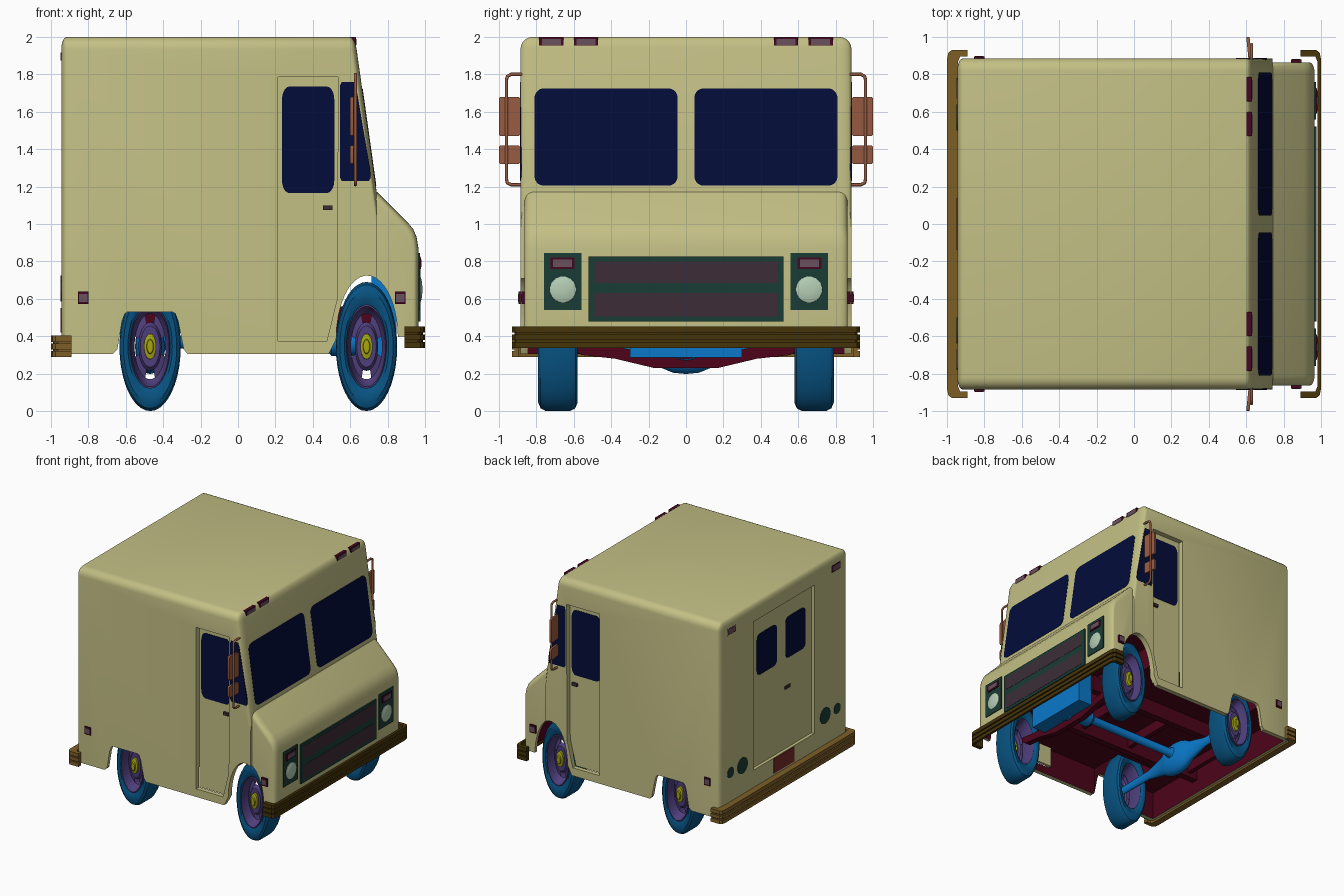
import bpy, bmesh
from math import sin, cos, pi, radians

if "Cube" in bpy.data.objects:
    bpy.data.objects.remove(bpy.data.objects["Cube"])

S = 0.475  # lengthwise squash of the whole van


def mat(name, r, g, b):
    m = bpy.data.materials.new(name)
    m.diffuse_color = [(c / 255) ** 2.2 for c in (r, g, b)] + [1]
    m.use_nodes = True
    m.node_tree.nodes["Principled BSDF"].inputs["Base Color"].default_value = m.diffuse_color
    return m


PAINT = mat("paint", 194, 190, 132)
GLASS = mat("glass", 12, 20, 60)
DARK = mat("underbody", 78, 12, 32)
RUBBER = mat("rubber", 16, 84, 130)
BLUE = mat("drivetrain", 18, 120, 200)
RIM = mat("rim", 80, 65, 124)
HUB = mat("hub", 165, 165, 25)
GREEN = mat("trim", 32, 62, 56)
GRILLE = mat("grille", 62, 48, 58)
LAMP = mat("lamp", 180, 205, 180)
FRAME = mat("marker_frame", 70, 16, 38)
LENS = mat("marker_lens", 105, 82, 95)
CHROME = mat("mirror", 150, 92, 68)
BUMP_F = mat("front_bumper", 72, 55, 18)
BUMP_R = mat("rear_bumper", 125, 95, 44)
PLATE = mat("plate", 120, 50, 45)


def finish(name, bm, *mats):
    bmesh.ops.recalc_face_normals(bm, faces=bm.faces)
    me = bpy.data.meshes.new(name)
    bm.to_mesh(me)
    bm.free()
    ob = bpy.data.objects.new(name, me)
    bpy.context.collection.objects.link(ob)
    for m in mats:
        me.materials.append(m)
    return ob


def prism(pts, to3d, d0, d1):
    bm = bmesh.new()
    a, b = [[bm.verts.new(to3d(u, v, d)) for u, v in pts] for d in (d0, d1)]
    bm.faces.new(a)
    bm.faces.new(b)
    for i in range(len(pts)):
        j = (i + 1) % len(pts)
        bm.faces.new((a[i], a[j], b[j], b[i]))
    return bm


def slab(name, pts, to3d, d0, d1, m):
    return finish(name, prism(pts, to3d, d0, d1), m)


def rect(u0, u1, v0, v1, ru=0.0, rv=0.0, n=5):
    if not ru:
        return [(u0, v0), (u1, v0), (u1, v1), (u0, v1)]
    out = []
    for k, (cu, cv) in enumerate(((u1 - ru, v1 - rv), (u0 + ru, v1 - rv), (u0 + ru, v0 + rv), (u1 - ru, v0 + rv))):
        for i in range(n + 1):
            a = pi / 2 * (k + i / n)
            out.append((cu + ru * cos(a), cv + rv * sin(a)))
    return out


def ellipse(cu, cv, ru, rv, n=24):
    return [(cu + ru * cos(2 * pi * i / n), cv + rv * sin(2 * pi * i / n)) for i in range(n)]


def lathe(name, prof, to3d, m, n=32, closed=False, skip=lambda i, j: False):
    bm = bmesh.new()
    rings = [[bm.verts.new(to3d(r * cos(2 * pi * i / n), r * sin(2 * pi * i / n), d)) for i in range(n)] for r, d in prof]
    for j in range(len(prof) - (not closed)):
        p, q = rings[j], rings[(j + 1) % len(prof)]
        for i in range(n):
            if not skip(i, j):
                bm.faces.new((p[i], p[(i + 1) % n], q[(i + 1) % n], q[i]))
    bmesh.ops.remove_doubles(bm, verts=bm.verts, dist=1e-5)
    return finish(name, bm, m)


FRONT = lambda u, v, d: (d, u, v)
REAR = lambda u, v, d: (-d, u, v)
UP = lambda u, v, d: (u, v, d)
SCREEN = lambda u, v, d: (0.74 - (v - 1.18) * 0.1402 + d, u, v)
SIDE = {s: (lambda u, v, d, s=s: (u, s * d, v)) for s in (1, -1)}


def arch(a0, a1, n=10):
    ang = [radians(a0 + (a1 - a0) * i / n) for i in range(n + 1)]
    return [(0.69 + 0.165 * cos(a), 0.385 + 0.34 * sin(a)) for a in ang]


def shell(name, prof, half, width, pick):
    """Extruded side profile, rounded in unsquashed proportions."""
    bm = prism(prof, lambda u, v, d: (u / S, d, v), -half, half)
    bmesh.ops.recalc_face_normals(bm, faces=bm.faces)
    edges = [e for e in bm.edges if pick([(v.co.x * S, v.co.y, v.co.z) for v in e.verts])]
    bmesh.ops.bevel(bm, geom=edges, offset=width, segments=5, profile=0.5, affect='EDGES')
    for v in bm.verts:
        v.co.x *= S
    return finish(name, bm, PAINT, DARK)


def cut(bm, slot, *targets):
    for f in bm.faces:
        f.material_index = slot
    cutter = finish("cutter", bm, PAINT, DARK)
    cutter.hide_render = True
    for ob in targets:
        mod = ob.modifiers.new("cut", 'BOOLEAN')
        mod.operation, mod.object, mod.solver = 'DIFFERENCE', cutter, 'EXACT'
        bpy.context.view_layer.objects.active = ob
        bpy.ops.object.modifier_apply(modifier=mod.name)
    bpy.data.objects.remove(cutter)


# Main body and hood
body = shell("body", [(-0.945, 0.305), (-0.67, 0.305), (-0.645, 0.33), (-0.62, 0.48), (-0.605, 0.52), (-0.59, 0.53),
                      (-0.35, 0.53), (-0.335, 0.52), (-0.32, 0.48), (-0.29, 0.33), (-0.27, 0.305), (0.485, 0.305)]
             + arch(180, 72.3) + [(0.74, 1.18), (0.625, 2.0), (-0.945, 2.0)], 0.885, 0.065,
             lambda c: max(p[2] for p in c) > 1.5)
hood = shell("hood", [(0.72, 1.172), (0.743, 1.172), (0.91, 1.005), (0.937, 0.972), (0.955, 0.93), (0.965, 0.87),
                      (0.965, 0.4)] + arch(2, 79.5), 0.864, 0.055,
             lambda c: c[0][1] == c[1][1] and (min(p[2] for p in c) > 0.86 or min(p[0] for p in c) > 0.96))

# Hollow underside
for x0, x1, y0, y1, top in ((0.46, 0.94, -0.835, 0.835, 0.75), (-0.915, 0.5, -0.845, 0.845, 0.55),
                            (-0.66, -0.28, 0.54, 0.855, 0.72), (-0.66, -0.28, -0.855, -0.54, 0.72)):
    cut(prism(rect(x0, x1, y0, y1), UP, -0.1, top), 1, *((body, hood) if x1 > 0.9 else (body,)))

# Door recesses
DOOR = [(0.215, 0.375), (0.475, 0.375), (0.53, 0.6), (0.535, 1.785), (0.215, 1.785)]
REAR_DOOR = rect(-0.42, 0.42, 0.555, 1.85)
for s in (1, -1):
    cut(prism(DOOR, SIDE[s], 0.838, 0.95), 0, body)
cut(prism(REAR_DOOR, REAR, 0.917, 1.0), 0, body)


def marker(name, cu, cv, w, h, to3d, d):
    slab(name + "_frame", rect(cu - w / 2, cu + w / 2, cv - h / 2, cv + h / 2), to3d, d - 0.02, d + 0.008, FRAME)
    w, h = w * 0.78, h * 0.65
    slab(name + "_lens", rect(cu - w / 2, cu + w / 2, cv - h / 2, cv + h / 2), to3d, d, d + 0.011, LENS)


for s in (1, -1):
    P = SIDE[s]
    # Side doors, windows and markers
    slab("side_door", DOOR, P, 0.815, 0.84, PAINT)
    slab("door_window", rect(0.235, 0.515, 1.165, 1.735, 0.04, 0.07), P, 0.82, 0.843, GLASS)
    slab("quarter_window", [(0.555, 1.23), (0.7, 1.23), (0.71, 1.25), (0.705, 1.3), (0.634, 1.72), (0.622, 1.76),
                            (0.555, 1.76), (0.545, 1.74), (0.545, 1.25)], P, 0.81, 0.887, GLASS)
    slab("door_handle", rect(0.455, 0.505, 1.075, 1.1), P, 0.83, 0.86, GRILLE)
    marker("rear_side_marker", -0.828, 0.605, 0.057, 0.067, P, 0.887)
    marker("front_side_marker", 0.868, 0.605, 0.057, 0.067, P, 0.872)
    # Windshield, roof markers, headlights
    slab("windshield", rect(*sorted((s * 0.045, s * 0.81)), 1.205, 1.725, 0.05, 0.05), SCREEN, -0.02, 0.003, GLASS)
    for y in (0.535, 0.72):
        marker("roof_marker", s * y, 1.973, 0.13, 0.052, FRONT, 0.622)
    slab("headlight_panel", rect(*sorted((s * 0.56, s * 0.76)), 0.54, 0.845), FRONT, 0.95, 0.972, GREEN)
    marker("turn_signal", s * 0.66, 0.79, 0.13, 0.06, FRONT, 0.971)
    lathe("headlight", [(0.073, 0.965), (0.07, 0.975), (0.05, 0.982), (0.025, 0.985), (0, 0.986)],
          lambda a, b, d: (d, s * 0.658 + a, 0.65 + b), LAMP, 24)
    # Rear windows and lights
    slab("rear_window", rect(*sorted((s * 0.06, s * 0.335)), 1.335, 1.695, 0.045, 0.045), REAR, 0.9, 0.921, GLASS)
    marker("rear_marker", s * 0.72, 1.895, 0.125, 0.065, REAR, 0.937)
    for y, r in ((0.57, 0.07), (0.735, 0.045)):
        slab("tail_light", ellipse(s * y, 0.655, r, r), REAR, 0.93, 0.949, GREEN)
    # Mirrors on tube frames
    cu = bpy.data.curves.new("mirror_tube", 'CURVE')
    cu.dimensions, cu.bevel_depth, cu.bevel_resolution = '3D', 0.009, 2
    path = [(0.87, 1.8), (0.935, 1.8), (0.955, 1.79), (0.96, 1.77), (0.96, 1.24), (0.955, 1.22), (0.935, 1.21), (0.87, 1.21)]
    sp = cu.splines.new('POLY')
    sp.points.add(len(path) - 1)
    for p, (y, z) in zip(sp.points, path):
        p.co = (0.628, s * y, z, 1)
    cu.materials.append(CHROME)
    bpy.context.collection.objects.link(bpy.data.objects.new("mirror_tube", cu))
    for z0, z1 in ((1.47, 1.68), (1.32, 1.42)):
        slab("mirror", rect(*sorted((s * 0.887, s)), z0, z1, 0.012, 0.012, 3),
             lambda u, v, d: (d - (abs(u) - 0.88) * 0.1, u, v), 0.612, 0.63, CHROME)
    # Chassis rails
    slab("chassis_rail", rect(-0.91, 0.72, 0.42, 0.56), P, 0.27, 0.33, DARK)
    # Wheels
    for x in (-0.47, 0.687):
        W = lambda a, b, d, x=x: (x + a * S, s * d, 0.345 + b)
        lathe("tire", [(0.215, 0.6), (0.25, 0.584), (0.3, 0.58), (0.33, 0.592), (0.345, 0.62), (0.345, 0.75),
                       (0.33, 0.777), (0.3, 0.79), (0.25, 0.787), (0.215, 0.77)], W, RUBBER, 40, True)
        lathe("rim", [(0.217, 0.6), (0.205, 0.62), (0.205, 0.71), (0.225, 0.788), (0.215, 0.79), (0.195, 0.735),
                      (0.175, 0.715), (0.13, 0.722), (0.11, 0.745), (0.06, 0.745)], W, RIM, 40,
              skip=lambda i, j: j == 6 and (i + 2) % 10 < 4)
        lathe("hub", [(0.07, 0.73), (0.068, 0.762), (0.04, 0.768), (0.035, 0.78), (0, 0.782)], W, HUB, 24)

# Grille
slab("grille_frame", rect(-0.52, 0.52, 0.48, 0.825), FRONT, 0.95, 0.975, GREEN)
for z0, z1 in ((0.505, 0.63), (0.685, 0.8)):
    slab("grille_panel", rect(-0.49, 0.49, z0, z1), FRONT, 0.96, 0.977, GRILLE)

# Rear door and plate
slab("rear_door", REAR_DOOR, REAR, 0.9, 0.918, PAINT)
slab("rear_handle", rect(-0.12, -0.05, 1.075, 1.1), REAR, 0.91, 0.928, GRILLE)
slab("rear_plate", rect(-0.14, 0.14, 0.42, 0.55), REAR, 0.93, 0.949, PLATE)


# Ribbed wraparound bumpers
def bumper(name, to3d, z, inner, m):
    for a, b, o in ((0, 0.032, 0), (0.032, 0.042, 0.012), (0.042, 0.072, 0.0),
                    (0.072, 0.082, 0.012), (0.082, 0.115, 0)):
        half = [(inner, 0.87), (inner - 0.01, 0.895), (0.89, 0.895), (0.89, 0.93 - o), (0.975 - o, 0.93 - o),
                (0.993 - o, 0.915 - o), (1 - o, 0.88)]
        slab(name, half + [(x, -y) for x, y in reversed(half)], to3d, z + a, z + b, m)


bumper("front_bumper", UP, 0.337, 0.98, BUMP_F)
bumper("rear_bumper", lambda u, v, d: (-u, v, d), 0.288, 0.94, BUMP_R)

# Drivetrain: rear axle, driveshaft, gearbox, engine, front axle
half = [(0.035, 0.72), (0.042, 0.36), (0.09, 0.17), (0.115, 0.13), (0.14, 0.07), (0.147, 0.0)]
lathe("rear_axle", half + [(r, -d) for r, d in reversed(half[:-1])],
      lambda a, b, d: (-0.47 + a * S * 1.15, d, 0.345 + b), BLUE, 24)
lathe("driveshaft", [(0.06, -0.42), (0.035, -0.37), (0.035, 0.46), (0.075, 0.5), (0.075, 0.62), (0.1, 0.74)],
      lambda a, b, d: (d, a, 0.37 + b), BLUE, 20)
slab("engine", rect(-0.3, 0.3, 0.285, 0.73), FRONT, 0.715, 0.848, BLUE)
beam = [(0.6, 0.37), (0.6, 0.33), (0.56, 0.3), (0.38, 0.28), (0.17, 0.23)]
beam += [(-y, z) for y, z in reversed(beam)] + [(-0.35, 0.34), (-0.17, 0.3), (0.17, 0.3), (0.35, 0.34)]
slab("front_axle", beam, FRONT, 0.66, 0.71, DARK)
for x in (-0.85, -0.2, 0.3):
    slab("crossmember", rect(-0.27, 0.27, 0.46, 0.56), FRONT, x, x + 0.04, DARK)

# Smooth shading with sharp creases kept
bpy.ops.object.select_all(action='DESELECT')
for ob in bpy.context.scene.objects:
    if ob.type == 'MESH':
        ob.select_set(True)
        bpy.context.view_layer.objects.active = ob
bpy.ops.object.shade_smooth_by_angle(angle=radians(32))
